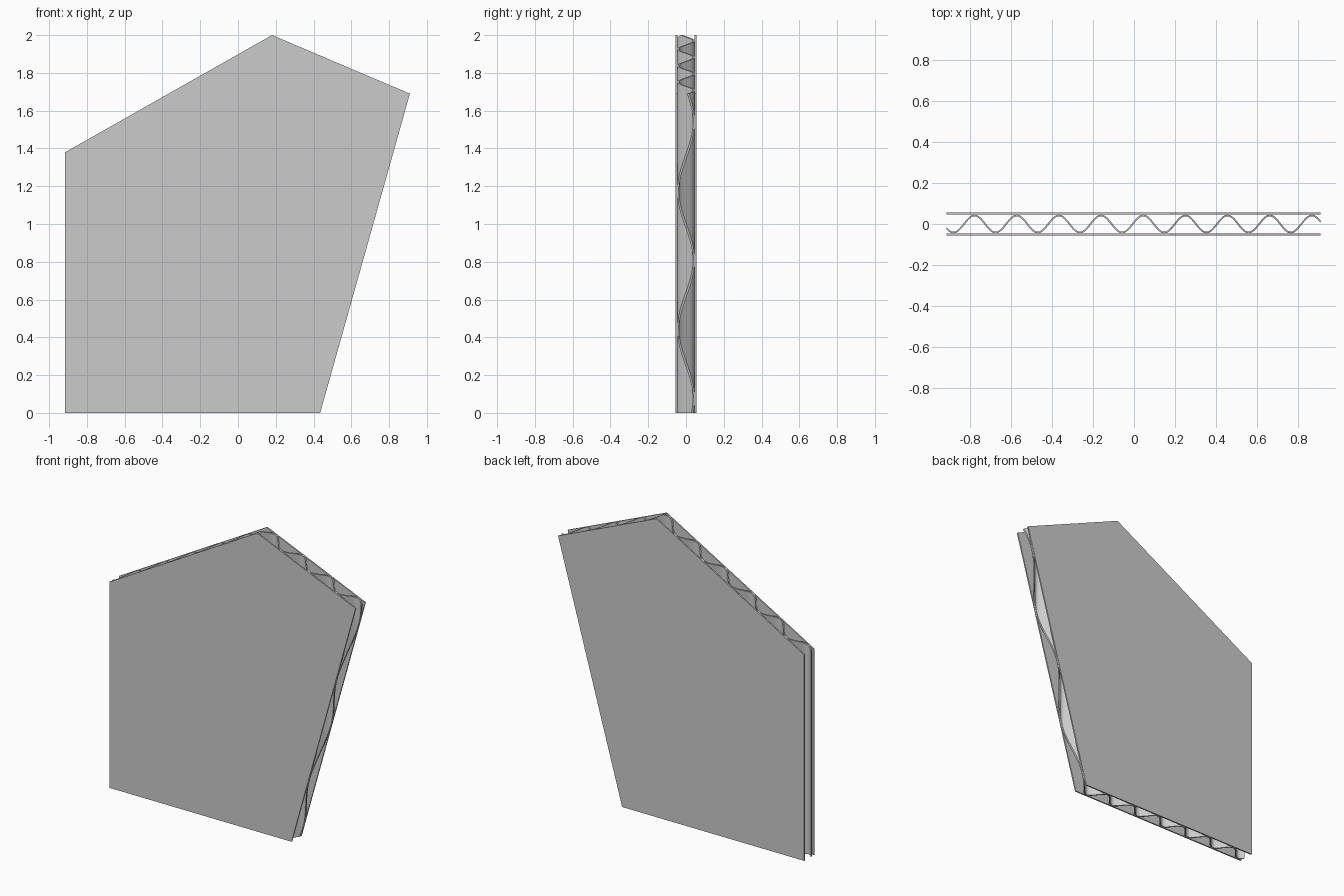
import bpy, bmesh, math

if "Cube" in bpy.data.objects:
    bpy.data.objects.remove(bpy.data.objects["Cube"])

# Sheet outline in the xz plane
OUTLINE = [(-0.915, 0), (0.435, 0), (0.91, 1.69), (0.18, 2.0), (-0.915, 1.38)]
LINER_IN, LINER_OUT = 0.046, 0.055
PERIOD, AMP, THICK, PEAK_X = 0.2056, 0.0415, 0.008, 0.045


def finish(bm, name):
    bmesh.ops.remove_doubles(bm, verts=bm.verts, dist=1e-5)
    bmesh.ops.recalc_face_normals(bm, faces=bm.faces)
    mesh = bpy.data.meshes.new(name)
    bm.to_mesh(mesh)
    bm.free()
    obj = bpy.data.objects.new(name, mesh)
    bpy.context.collection.objects.link(obj)
    return obj


def liner(name, y0, y1):
    bm = bmesh.new()
    face = bm.faces.new([bm.verts.new((x, y0, z)) for x, z in OUTLINE])
    res = bmesh.ops.extrude_face_region(bm, geom=[face], use_keep_orig=True)
    moved = [v for v in res["geom"] if isinstance(v, bmesh.types.BMVert)]
    bmesh.ops.translate(bm, verts=moved, vec=(0, y1 - y0, 0))
    return finish(bm, name)


def lerp_z(x, a, b):
    return a[1] + (b[1] - a[1]) * (x - a[0]) / (b[0] - a[0])


# Bottom and top of the sheet at a given x
def z_range(x):
    p = OUTLINE
    low = 0 if x <= p[1][0] else lerp_z(x, p[1], p[2])
    high = lerp_z(x, p[4], p[3]) if x <= p[3][0] else lerp_z(x, p[3], p[2])
    return low, high


# Flat outer liners
liner("front_liner", -LINER_OUT, -LINER_IN)
liner("back_liner", LINER_IN, LINER_OUT)

# Wavy fluting between the liners, trimmed to the outline
x0, x1 = OUTLINE[0][0], OUTLINE[2][0]
steps = 216
xs = sorted({x0 + (x1 - x0) * i / steps for i in range(steps + 1)}
            | {OUTLINE[1][0], OUTLINE[3][0]})
bm = bmesh.new()
rings = []
for x in xs:
    k = 2 * math.pi / PERIOD
    y = AMP * math.cos(k * (x - PEAK_X))
    slope = -AMP * k * math.sin(k * (x - PEAK_X))
    h = THICK / 2 * math.sqrt(1 + slope * slope)
    low, high = z_range(x)
    rings.append([bm.verts.new(c) for c in
                  ((x, y - h, low), (x, y + h, low), (x, y + h, high), (x, y - h, high))])
for a, b in zip(rings, rings[1:]):
    for i in range(4):
        j = (i + 1) % 4
        bm.faces.new((a[i], a[j], b[j], b[i]))
bm.faces.new(rings[0])
fluting = finish(bm, "fluting")

bpy.context.view_layer.objects.active = fluting
fluting.select_set(True)
bpy.ops.object.shade_smooth_by_angle(angle=math.radians(30))
